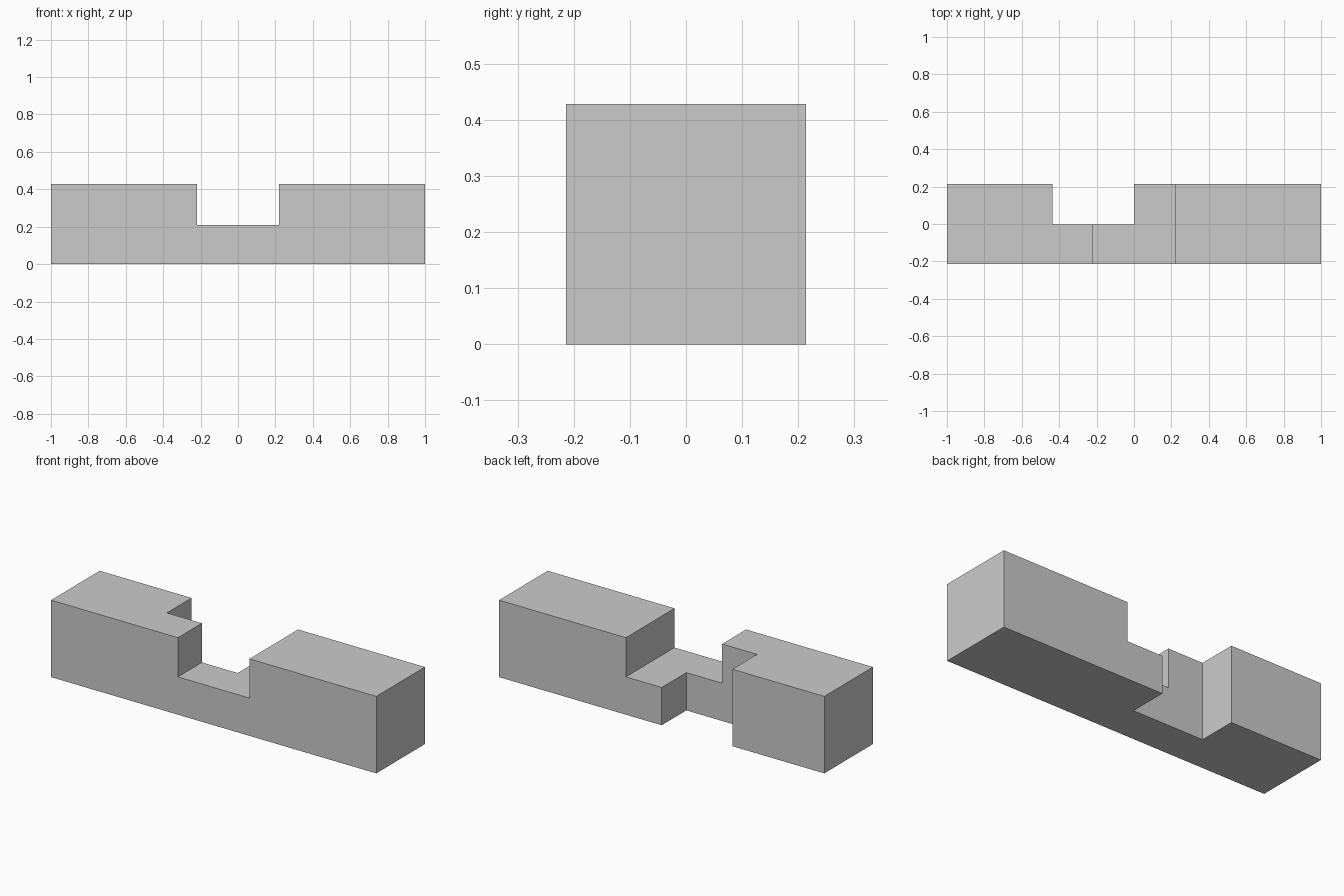
import bpy
import bmesh

default = bpy.data.objects.get("Cube")
if default:
    bpy.data.objects.remove(default, do_unlink=True)


def make_material(name, colour):
    mat = bpy.data.materials.new(name)
    mat.use_nodes = True
    mat.diffuse_color = colour
    mat.node_tree.nodes["Principled BSDF"].inputs["Base Color"].default_value = colour
    return mat


def make_box(name, low, high):
    """Axis-aligned box between two corners."""
    bm = bmesh.new()
    bmesh.ops.create_cube(bm, size=1)
    for v in bm.verts:
        for i in range(3):
            v.co[i] = low[i] if v.co[i] < 0 else high[i]
    mesh = bpy.data.meshes.new(name)
    bm.to_mesh(mesh)
    bm.free()
    obj = bpy.data.objects.new(name, mesh)
    bpy.context.collection.objects.link(obj)
    return obj


half_width = 0.2135
height = 0.428
notch = 0.22
seat = 0.21      # material left under the top notch
web = -0.003     # depth plane of the rear notch

# Square bar
bar = make_box("notched_bar", (-1, -half_width, 0), (1, half_width, height))
bar.data.materials.append(make_material("plain grey", (0.6, 0.6, 0.6, 1)))

# Top notch across the full depth, rear notch through the full height
cutters = [
    make_box("top_notch_cutter", (-notch, -1, seat), (notch, 1, 1)),
    make_box("rear_notch_cutter", (-0.435, web, -1), (0, 1, 1)),
]
for cutter in cutters:
    mod = bar.modifiers.new(cutter.name, 'BOOLEAN')
    mod.operation = 'DIFFERENCE'
    mod.solver = 'EXACT'
    mod.object = cutter

# Apply the cuts and discard the cutters
bpy.context.view_layer.update()
evaluated = bar.evaluated_get(bpy.context.evaluated_depsgraph_get())
mesh = bpy.data.meshes.new_from_object(evaluated)
bar.modifiers.clear()
bar.data = mesh
for cutter in cutters:
    bpy.data.objects.remove(cutter, do_unlink=True)
